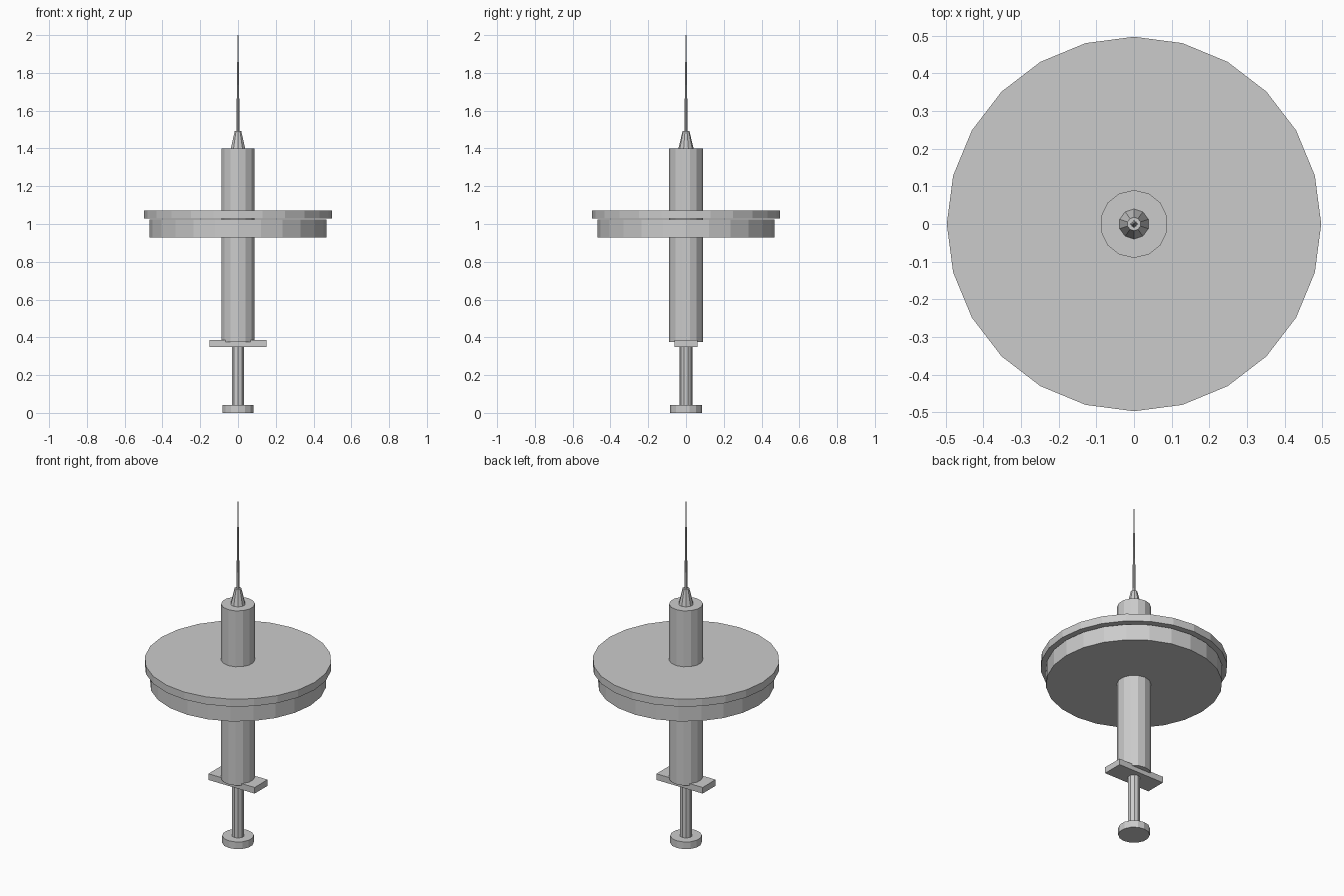
import bpy, math

if "Cube" in bpy.data.objects:
    bpy.data.objects.remove(bpy.data.objects["Cube"])

grey = bpy.data.materials.new("plain grey")
grey.diffuse_color = (0.6, 0.6, 0.6, 1)
grey.use_nodes = True
grey.node_tree.nodes["Principled BSDF"].inputs["Base Color"].default_value = grey.diffuse_color


def turned(name, sides, z0, z1, r0, r1=None):
    """Upright faceted cylinder or cone with one corner pointing to the back."""
    r1 = r0 if r1 is None else r1
    verts = []
    for r, z in ((r0, z0), (r1, z1)):
        for i in range(sides):
            a = math.pi / 2 + 2 * math.pi * i / sides
            verts.append((r * math.cos(a), r * math.sin(a), z))
    faces = [tuple(reversed(range(sides))), tuple(range(sides, 2 * sides))]
    for i in range(sides):
        j = (i + 1) % sides
        faces.append((i, j, j + sides, i + sides))
    mesh = bpy.data.meshes.new(name)
    mesh.from_pydata(verts, [], faces)
    mesh.materials.append(grey)
    obj = bpy.data.objects.new(name, mesh)
    bpy.context.collection.objects.link(obj)
    return obj


# Plunger: thumb pad and rod
turned("thumb_pad", 14, 0.0, 0.042, 0.084)
turned("plunger_rod", 10, 0.04, 0.40, 0.034)

# Finger flange across the barrel base
bpy.ops.mesh.primitive_cube_add(size=1, location=(0, 0, 0.368))
flange = bpy.context.object
flange.name = "finger_flange"
flange.scale = (0.30, 0.12, 0.036)
flange.data.materials.append(grey)

# Barrel
turned("barrel", 14, 0.376, 1.40, 0.09)

# Two wide discs with a hairline gap between them
turned("lower_disc", 24, 0.928, 1.023, 0.469)
turned("upper_disc", 24, 1.028, 1.072, 0.497)

# Tapered hub and needle
turned("needle_hub", 10, 1.40, 1.492, 0.04, 0.018)
turned("needle", 8, 1.49, 2.0, 0.009, 0.002)
